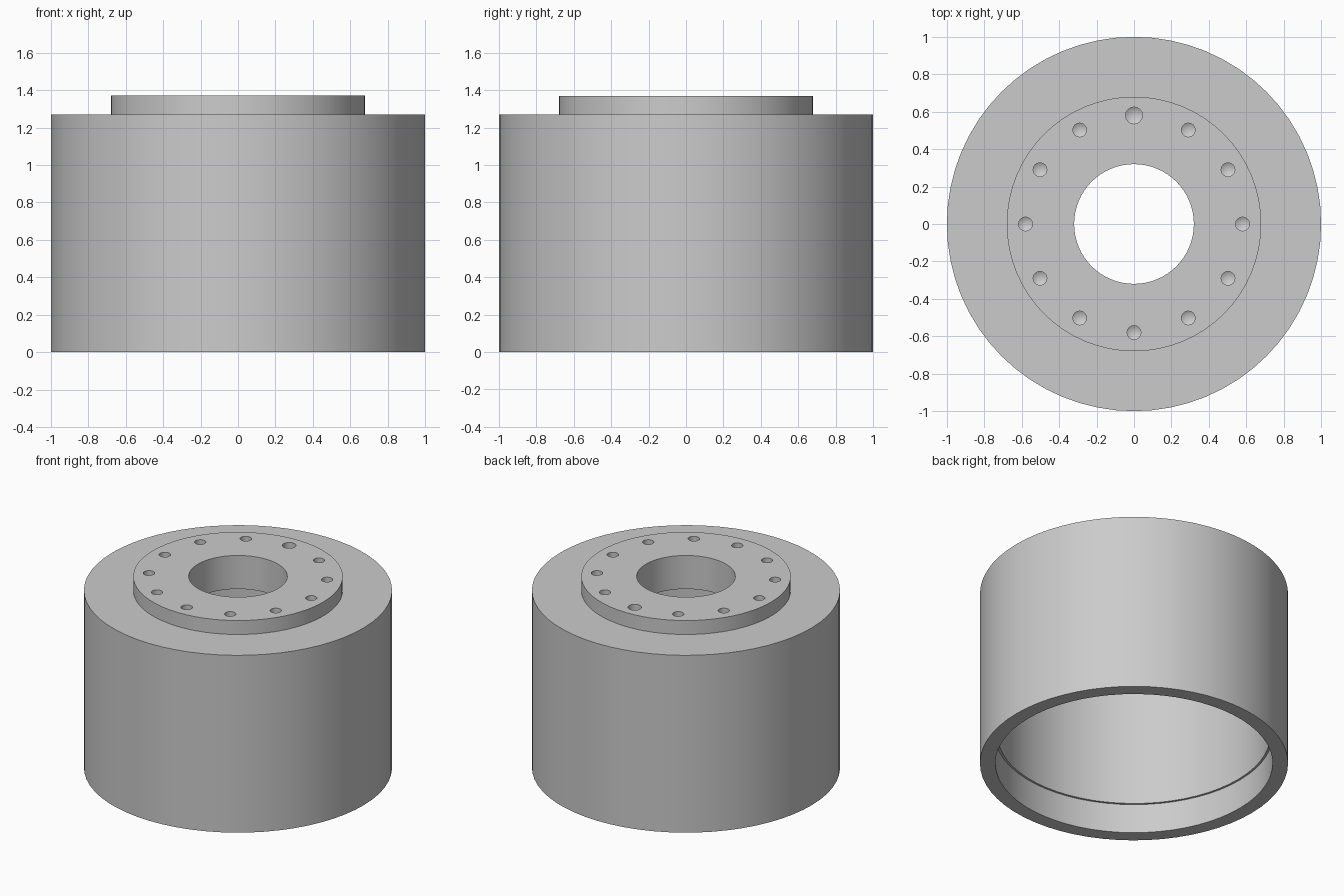
import bpy, bmesh
from math import pi, sin, cos

if "Cube" in bpy.data.objects:
    bpy.data.objects.remove(bpy.data.objects["Cube"])

SEG = 64


def lathe(name, profile, segments, at=(0, 0), closed=True):
    """Spin an (r, z) profile around z; points with r = 0 become poles."""
    bm = bmesh.new()
    rings = []
    for r, z in profile:
        count = 1 if r == 0 else segments
        rings.append([bm.verts.new((at[0] + r * cos(2 * pi * i / segments),
                                    at[1] + r * sin(2 * pi * i / segments), z))
                      for i in range(count)])
    pairs = list(zip(rings, rings[1:]))
    if closed:
        pairs.append((rings[-1], rings[0]))
    for a, b in pairs:
        for i in range(segments):
            j = (i + 1) % segments
            quad = [a[i % len(a)], a[j % len(a)], b[j % len(b)], b[i % len(b)]]
            bm.faces.new(list(dict.fromkeys(quad)))
    bmesh.ops.recalc_face_normals(bm, faces=bm.faces)
    mesh = bpy.data.meshes.new(name)
    bm.to_mesh(mesh)
    bm.free()
    obj = bpy.data.objects.new(name, mesh)
    bpy.context.collection.objects.link(obj)
    return obj


# Hollow housing with open bottom, stepped bore and raised flange on top
housing = lathe("housing", [
    (1.0, 0), (1.0, 1.27), (0.68, 1.27), (0.68, 1.37),
    (0.32, 1.37), (0.32, 1.27), (0.32, 1.13),
    (0.885, 1.13), (0.885, 0.21), (0.90, 0.21), (0.90, 0)], SEG)

# Ring of twelve blind drilled holes, the one at the back slightly larger
drills = []
for k in range(12):
    a = pi / 2 + k * pi / 6
    r = 0.045 if k == 0 else 0.037
    drills.append(lathe("drill", [(0, 1.42), (r, 1.42), (r, 1.27), (0, 1.27 - 0.6 * r)],
                        16, (0.58 * cos(a), 0.58 * sin(a)), closed=False))

bpy.ops.object.select_all(action='DESELECT')
for d in drills:
    d.select_set(True)
bpy.context.view_layer.objects.active = drills[0]
bpy.ops.object.join()
cutter = drills[0]
cutter.hide_render = True

# Cut the holes, then drop the cutter
mod = housing.modifiers.new("holes", 'BOOLEAN')
mod.operation = 'DIFFERENCE'
mod.solver = 'EXACT'
mod.object = cutter
bpy.ops.object.select_all(action='DESELECT')
housing.select_set(True)
bpy.context.view_layer.objects.active = housing
bpy.ops.object.modifier_apply(modifier=mod.name)
bpy.data.objects.remove(cutter)
bpy.ops.object.shade_smooth_by_angle(angle=pi / 6)
